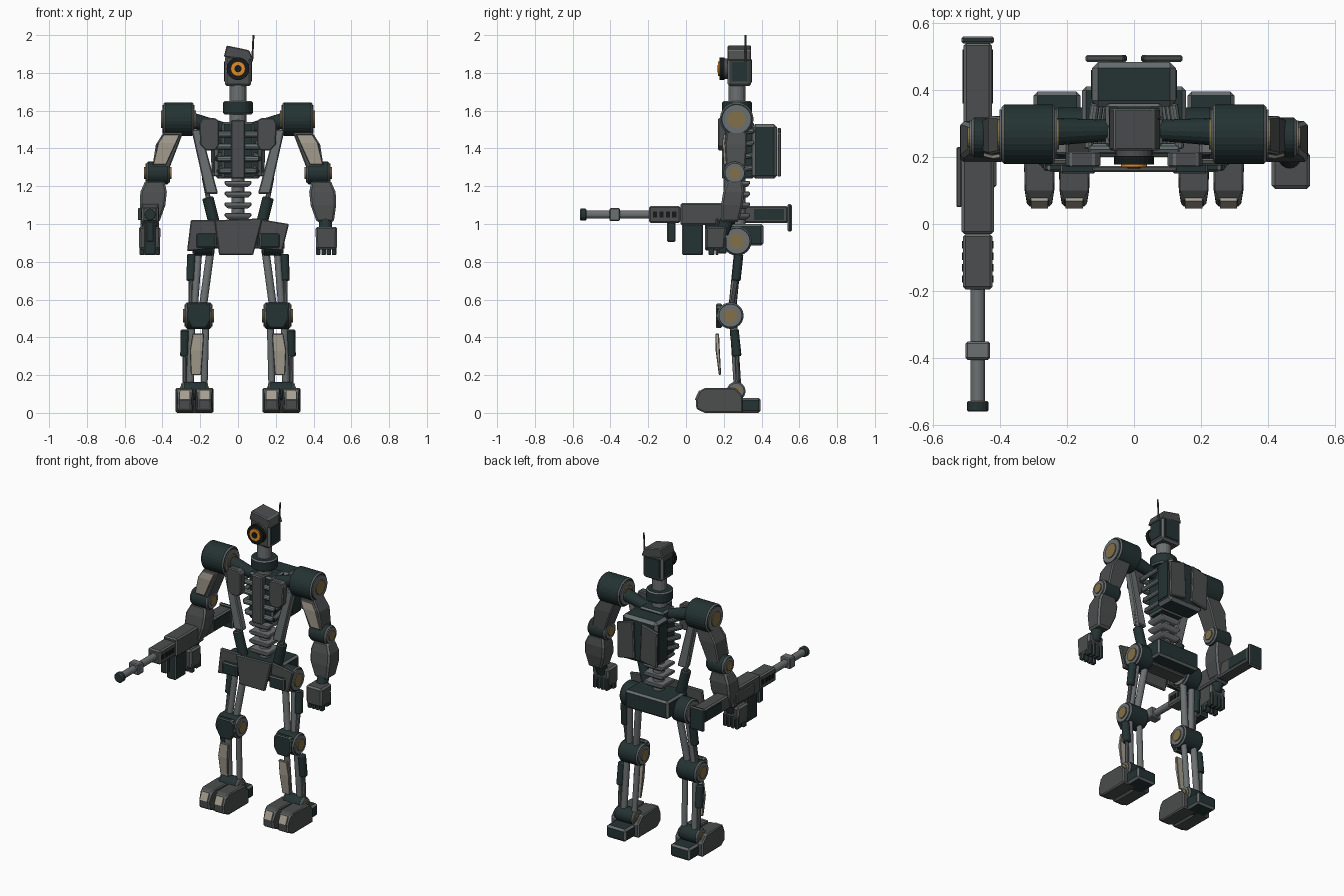
import bpy, bmesh, math
from mathutils import Vector

if "Cube" in bpy.data.objects:
    bpy.data.objects.remove(bpy.data.objects["Cube"])

def material(name, r, g, b):
    m = bpy.data.materials.new(name)
    m.diffuse_color = (r, g, b, 1)
    m.use_nodes = True
    m.node_tree.nodes["Principled BSDF"].inputs["Base Color"].default_value = m.diffuse_color
    return m

DARK = material("dark teal", 0.018, 0.033, 0.033)
GRAY = material("gunmetal", 0.072, 0.076, 0.077)
EDGE = material("worn edge", 0.135, 0.15, 0.15)
STEEL = material("steel", 0.15, 0.163, 0.165)
BEIGE = material("beige armour", 0.38, 0.34, 0.28)
BRASS = material("brass", 0.22, 0.16, 0.065)
ORANGE = material("orange eye", 0.75, 0.26, 0.02)
BLACK = material("black", 0.008, 0.01, 0.01)

def solid(name, rings, mat, bevel=0.006):
    """Bridge rings of points, cap both ends, bevel with worn edges."""
    bm = bmesh.new()
    vs = [[bm.verts.new(p) for p in r] for r in rings]
    n = len(vs[0])
    for a, b in zip(vs, vs[1:]):
        for i in range(n):
            bm.faces.new((a[i], a[(i + 1) % n], b[(i + 1) % n], b[i]))
    bm.faces.new(vs[0][::-1])
    bm.faces.new(vs[-1])
    bmesh.ops.recalc_face_normals(bm, faces=bm.faces)
    me = bpy.data.meshes.new(name)
    bm.to_mesh(me)
    bm.free()
    me.materials.append(mat)
    me.materials.append(EDGE)
    ob = bpy.data.objects.new(name, me)
    bpy.context.collection.objects.link(ob)
    if bevel:
        md = ob.modifiers.new("worn_edges", 'BEVEL')
        md.width, md.segments, md.material = bevel, 1, 1
        md.limit_method, md.angle_limit = 'ANGLE', math.radians(32)
    return ob

def rect(c, sx, sy):
    return [(c[0] + i * sx / 2, c[1] + j * sy / 2, c[2])
            for i, j in ((-1, -1), (1, -1), (1, 1), (-1, 1))]

def loft(name, mat, *secs, bevel=0.006):
    """Stack of rectangles: (x, y, z, width, depth)."""
    return solid(name, [rect(s[:3], s[3], s[4]) for s in secs], mat, bevel)

def box(name, mat, x0, x1, y0, y1, z0, z1, bevel=0.006):
    x, y, w, d = (x0 + x1) / 2, (y0 + y1) / 2, abs(x1 - x0), y1 - y0
    return loft(name, mat, (x, y, z0, w, d), (x, y, z1, w, d), bevel=bevel)

def rod(name, mat, p, q, r, r2=None, n=16, bevel=0.004):
    p, q = Vector(p), Vector(q)
    d = (q - p).normalized()
    u = d.orthogonal().normalized()
    v = d.cross(u)
    ang = [2 * math.pi * i / n for i in range(n)]
    ring = lambda c, k: [c + (u * math.cos(a) + v * math.sin(a)) * k for a in ang]
    return solid(name, [ring(p, r), ring(q, r2 or r)], mat, bevel)

def plate(name, mat, pts, y0, y1, bevel=0.005):
    """Front-view outline (x, z) extruded in y."""
    return solid(name, [[(x, y, z) for x, z in pts] for y in (y0, y1)], mat, bevel)

def joint(name, x0, x1, y, z, r):
    """Sideways drum with steel end faces and brass hubs."""
    rod(name + "_drum", DARK, (x0, y, z), (x1, y, z), r, n=28, bevel=0.008)
    d = math.copysign(1, x1 - x0)
    rod(name + "_face", STEEL, (x0 - d * .006, y, z), (x1 + d * .006, y, z), r * .84, n=28, bevel=0)
    rod(name + "_hub", BRASS, (x0 - d * .012, y, z), (x1 + d * .012, y, z), r * .52, n=20, bevel=0)

# Head
box("head", GRAY, -.07, .07, .22, .345, 1.73, 1.89, .012)
plate("head_cap", GRAY, [(-.06, 1.945), (.06, 1.92), (.08, 1.865), (-.075, 1.885)], .22, .345)
for s in (-1, 1):
    box("head_side_panel", DARK, s * .069, s * .074, .24, .325, 1.755, 1.86, 0)
box("head_back_panel", DARK, -.05, .05, .344, .35, 1.75, 1.87, 0)
for nm, m, r, y0, y1 in (("eye_mount", GRAY, .055, .2, .225), ("eye_housing", BLACK, .06, .178, .203),
                         ("eye_ring", ORANGE, .039, .17, .18), ("eye_pupil", BLACK, .019, .166, .172)):
    rod(nm, m, (0, y0, 1.822), (0, y1, 1.822), r, n=24, bevel=0)
rod("antenna", GRAY, (.075, .315, 1.86), (.082, .315, 2.0), .005, n=8, bevel=0)

# Neck and collar
rod("neck", STEEL, (0, .27, 1.5), (0, .27, 1.74), .045)
rod("collar", DARK, (0, .27, 1.58), (0, .27, 1.65), .08, n=20, bevel=.008)

# Torso
loft("sternum", GRAY, (0, .22, 1.24, .075, .06), (0, .22, 1.55, .075, .06))
box("chest_core", DARK, -.085, .085, .23, .36, 1.24, 1.54, .01)
for i, z in enumerate((1.28, 1.345, 1.41, 1.475)):
    w = .1 + .012 * i
    rod("rib_front", DARK, (-w, .225, z), (w, .225, z), .017, n=10)
    for s in (-1, 1):
        rod("rib_side", DARK, (s * w, .225, z), (s * (w - .02), .36, z + .02), .015, n=10)
box("backpack", DARK, -.125, .125, .35, .483, 1.24, 1.53, .018)
for s in (-1, 1):
    plate("backpack_plate", GRAY, [(s * .02, 1.27), (s * .14, 1.25), (s * .145, 1.48), (s * .03, 1.51)], .484, .504)
    box("backpack_side_panel", DARK, s * .124, s * .129, .375, .46, 1.27, 1.5, 0)

# Spine: stacked vertebrae around a column
rod("spine_column", STEEL, (0, .28, .95), (0, .28, 1.28), .035, n=12)
for z in (1.025, 1.082, 1.139, 1.196):
    loft("vertebra", STEEL, (0, .275, z, .105, .1), (0, .275, z + .018, .145, .13), (0, .275, z + .032, .14, .125), bevel=.004)

# Pelvis
box("pelvis", DARK, -.155, .155, .2, .41, .885, 1.0, .012)
box("pelvis_axle", GRAY, -.2, .2, .22, .32, .87, .96)
plate("pelvis_center_plate", GRAY, [(-.125, 1.02), (.13, 1.03), (.08, .835), (-.1, .835)], .155, .173)
plate("pelvis_right_plate", GRAY, [(-.25, 1.02), (-.11, 1.02), (-.1, .875), (-.27, .855)], .175, .195)
plate("pelvis_left_plate", GRAY, [(.12, 1.025), (.27, 1.0), (.235, .86), (.1, .87)], .175, .195)

# Paired parts
for s, side in ((-1, "right_"), (1, "left_")):
    X = lambda x, y, z: (s * x, y, z)
    L = lambda nm, m, *secs, **k: loft(side + nm, m, *[(s * c[0],) + c[1:] for c in secs], **k)
    # chest plate, yoke, torso struts
    plate(side + "chest_plate", GRAY, [(s * x, z) for x, z in
          ((.1, 1.42), (.1, 1.545), (.12, 1.56), (.19, 1.56), (.205, 1.53), (.2, 1.42), (.17, 1.39), (.12, 1.39))], .17, .215)
    rod(side + "yoke", DARK, X(.05, .28, 1.5), X(.25, .275, 1.55), .03, .042)
    L("torso_strut", STEEL, (.138, .22, 1.16, .065, .045), (.222, .23, 1.5, .05, .045))
    rod(side + "waist_piston", DARK, X(.12, .23, .98), X(.16, .225, 1.14), .03)
    rod(side + "waist_piston_rod", STEEL, X(.15, .225, 1.1), X(.18, .23, 1.25), .014, n=10)
    box(side + "hip_pouch", DARK, s * .115, s * .22, .15, .18, .875, .95)
    # arm
    joint(side + "shoulder", s * .235, s * .395, .268, 1.555, .089)
    L("upper_arm", GRAY, (.41, .262, 1.29, .09, .1), (.375, .265, 1.42, .12, .115), (.335, .268, 1.5, .1, .1))
    L("upper_arm_armour", BEIGE, (.415, .207, 1.315, .07, .015), (.375, .2, 1.43, .095, .015), (.35, .205, 1.475, .085, .015), bevel=.003)
    joint(side + "elbow", s * .365, s * .485, .258, 1.27, .06)
    L("forearm", GRAY, (.462, .232, 1.01, .09, .095), (.452, .243, 1.1, .135, .115), (.447, .252, 1.17, .14, .11), (.44, .258, 1.23, .1, .08), bevel=.01)
    rod(side + "wrist", DARK, X(.465, .19, .95), X(.462, .225, 1.04), .035)
    L("hand", GRAY, (.468, .155, .865, .11, .1), (.468, .16, .985, .115, .11), bevel=.01)
    for i in range(4):
        x = .425 + .028 * i
        box(side + "finger", DARK, s * (x - .012), s * (x + .012), .12, .15, .835, .88, .004)
        box(side + "finger_knuckle", DARK, s * (x - .011), s * (x + .011), .17, .215, .845, .93, .004)
    # thigh
    joint(side + "hip", s * .13, s * .235, .27, .91, .078)
    rod(side + "thigh_tube_outer", STEEL, X(.205, .28, .9), X(.232, .245, .55), .019)
    rod(side + "thigh_tube_inner", STEEL, X(.14, .28, .9), X(.187, .245, .55), .021)
    rod(side + "thigh_piston", DARK, X(.245, .28, .84), X(.25, .265, .7), .024)
    rod(side + "thigh_piston_rod", STEEL, X(.25, .265, .7), X(.252, .24, .55), .012, n=10)
    # knee
    joint(side + "knee", s * .14, s * .278, .235, .515, .07)
    plate(side + "knee_cap", DARK, [(s * x, z) for x, z in
          ((.145, .49), (.145, .56), (.16, .578), (.255, .578), (.27, .56), (.265, .49), (.24, .45), (.17, .45))], .158, .19)
    # shin
    L("shin_armour", BEIGE, (.222, .18, .2, .055, .012), (.22, .168, .33, .07, .022), (.21, .165, .42, .06, .02), bevel=.004)
    rod(side + "shin_tube_inner", STEEL, X(.17, .25, .5), X(.18, .275, .1), .018)
    rod(side + "shin_tube_outer", STEEL, X(.245, .25, .5), X(.255, .275, .1), .02)
    rod(side + "shin_piston", DARK, X(.28, .255, .44), X(.282, .27, .3), .024)
    rod(side + "shin_piston_rod", STEEL, X(.282, .27, .3), X(.284, .275, .1), .012, n=10)
    # foot: ankle, two toes with beige tips, heel
    joint(side + "ankle", s * .165, s * .295, .265, .115, .05)
    for x in (.178, .282):
        prof = ((.055, .02), (.052, .07), (.075, .118), (.1, .132), (.26, .132), (.3, .09), (.3, 0), (.1, 0))
        w = lambda y: .036 if y < .08 else .048
        solid(side + "toe", [[(s * x + k * w(y), y, z) for y, z in prof] for k in (-1, 1)], GRAY, .007)
        solid(side + "toe_tip", [[(s * x + k * .026, y, z) for y, z in
              ((.046, .07), (.069, .12), (.078, .117), (.055, .068))] for k in (-1, 1)], BEIGE, 0)
    box(side + "heel", DARK, s * .16, s * .3, .25, .395, 0, .08, .012)

# Rifle in the right hand
GX, GZ = -.466, 1.05
def gun(nm, m, w, y0, y1, z0, z1, bevel=.006):
    box("rifle_" + nm, m, GX - w, GX + w, y0, y1, z0, z1, bevel)
gun("receiver", GRAY, .048, -.03, .25, .995, 1.11, .008)
gun("handguard", GRAY, .044, -.195, -.03, 1.005, 1.095, .008)
gun("stock", GRAY, .042, .25, .54, 1.005, 1.095, .008)
gun("stock_side_panels", DARK, .045, .36, .52, 1.02, 1.08, 0)
gun("butt_plate", DARK, .049, .538, .56, .96, 1.105)
gun("magazine", DARK, .032, -.02, .09, .835, 1.0)
gun("foregrip", DARK, .022, -.1, -.055, .905, 1.01)
gun("pistol_grip", DARK, .025, .1, .17, .86, 1.0)
for i in range(4):
    gun("vent", BLACK, .047, -.175 + .034 * i, -.153 + .034 * i, 1.035, 1.065, 0)
box("rifle_side_plate", GRAY, -.53, -.514, .05, .23, 1.02, 1.085, .004)
for nm, m, y0, y1, r in (("barrel", STEEL, -.55, -.18, .022), ("muzzle", DARK, -.56, -.528, .032)):
    rod("rifle_" + nm, m, (GX, y0, GZ), (GX, y1, GZ), r)
gun("gas_block", STEEL, .036, -.405, -.35, 1.015, 1.085)
